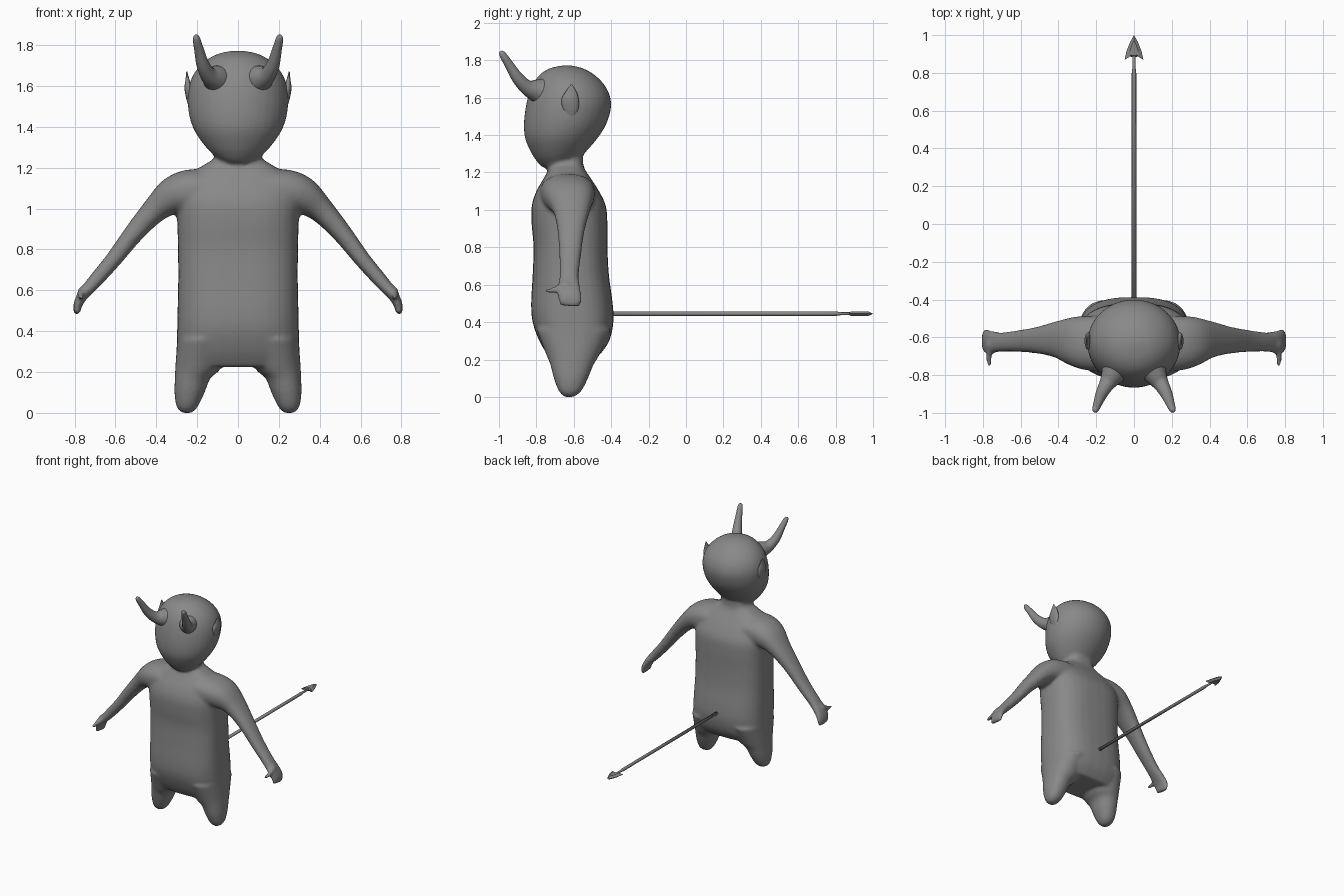
import bpy, bmesh, math
from mathutils import Vector

grey = bpy.data.materials.new("grey skin")
grey.diffuse_color = (0.25, 0.25, 0.25, 1)


def spline(rows, steps):
    """Catmull-Rom interpolation of rows of numbers."""
    out = []
    for i in range(len(rows) - 1):
        p = [rows[max(i - 1, 0)], rows[i], rows[i + 1], rows[min(i + 2, len(rows) - 1)]]
        for k in range(steps):
            t = k / steps
            out.append([0.5 * (2 * b + (c - a) * t + (2 * a - 5 * b + 4 * c - d) * t * t
                               + (3 * b - a - 3 * c + d) * t ** 3) for a, b, c, d in zip(*p)])
    return out + [list(rows[-1])]


def loft(bm, rows, ref, upright=False, power=2.0, side=1, seg=32, steps=5):
    """Skin rings (x, y, z, radius along ref, other radius) and cap the ends."""
    rows = spline(rows, steps)
    pts = [Vector(r[:3]) for r in rows]
    rings = []
    for i, r in enumerate(rows):
        t = Vector((0, 0, 1)) if upright else (pts[min(i + 1, len(pts) - 1)] - pts[max(i - 1, 0)]).normalized()
        a = (ref - t * ref.dot(t)).normalized()
        b = t.cross(a)
        ring = []
        for k in range(seg):
            c, s = math.cos(math.tau * k / seg), math.sin(math.tau * k / seg)
            v = (pts[i] + a * r[3] * math.copysign(abs(c) ** (2 / power), c)
                 + b * r[4] * math.copysign(abs(s) ** (2 / power), s))
            ring.append(bm.verts.new((v.x * side, v.y, v.z)))
        rings.append(ring)
    for lo, hi in zip(rings, rings[1:]):
        for k in range(seg):
            bm.faces.new((lo[k], lo[(k + 1) % seg], hi[(k + 1) % seg], hi[k]))
    bm.faces.new(rings[0])
    bm.faces.new(rings[-1])


def finish(bm, name, smooth=True):
    bmesh.ops.recalc_face_normals(bm, faces=bm.faces)
    for f in bm.faces:
        f.smooth = smooth
    me = bpy.data.meshes.new(name)
    bm.to_mesh(me)
    bm.free()
    me.materials.append(grey)
    ob = bpy.data.objects.new(name, me)
    bpy.context.collection.objects.link(ob)
    return ob


def upright(table):
    """Rows (z, centre x, half width, front y, back y) to loft rings."""
    return [(cx, (f + b) / 2, z, w, (b - f) / 2) for z, cx, w, f, b in table]


X, Y = Vector((1, 0, 0)), Vector((0, 1, 0))
body = bmesh.new()

# torso and neck
loft(body, upright([
    (0.225, 0, 0.27, -0.74, -0.46), (0.30, 0, 0.298, -0.785, -0.41), (0.40, 0, 0.298, -0.82, -0.388),
    (0.50, 0, 0.296, -0.828, -0.392), (0.65, 0, 0.293, -0.82, -0.412), (0.80, 0, 0.294, -0.815, -0.42),
    (0.92, 0, 0.297, -0.825, -0.42), (1.02, 0, 0.30, -0.825, -0.428), (1.10, 0, 0.285, -0.80, -0.465),
    (1.17, 0, 0.235, -0.76, -0.51), (1.215, 0, 0.165, -0.735, -0.54), (1.25, 0, 0.115, -0.725, -0.55),
    (1.32, 0, 0.10, -0.72, -0.55)]), X, True, 2.7)

# head
loft(body, upright([
    (1.225, 0, 0.055, -0.765, -0.66), (1.25, 0, 0.105, -0.79, -0.60), (1.30, 0, 0.157, -0.825, -0.545),
    (1.38, 0, 0.213, -0.86, -0.475), (1.46, 0, 0.24, -0.867, -0.425), (1.55, 0, 0.247, -0.857, -0.40),
    (1.62, 0, 0.235, -0.84, -0.41), (1.68, 0, 0.203, -0.815, -0.445), (1.73, 0, 0.15, -0.775, -0.50),
    (1.76, 0, 0.09, -0.72, -0.56), (1.773, 0, 0.02, -0.65, -0.62)]), X, True)

for s in (1, -1):
    # leg
    loft(body, upright([
        (0.0, 0.25, 0.025, -0.65, -0.60), (0.03, 0.249, 0.052, -0.68, -0.56), (0.10, 0.237, 0.074, -0.707, -0.523),
        (0.17, 0.222, 0.087, -0.725, -0.495), (0.22, 0.195, 0.112, -0.745, -0.465),
        (0.36, 0.165, 0.133, -0.80, -0.40)]), X, True, 2.2, s)
    # arm and hand
    loft(body, [
        (0.14, -0.635, 1.09, 0.15, 0.10), (0.24, -0.63, 1.085, 0.145, 0.105), (0.32, -0.62, 1.06, 0.13, 0.092),
        (0.405, -0.612, 0.995, 0.098, 0.064), (0.505, -0.615, 0.885, 0.072, 0.049),
        (0.61, -0.62, 0.75, 0.058, 0.040), (0.70, -0.625, 0.645, 0.052, 0.035),
        (0.76, -0.625, 0.575, 0.062, 0.027), (0.785, -0.62, 0.525, 0.064, 0.021),
        (0.787, -0.62, 0.484, 0.056, 0.016)], Y, power=2.3, side=s)
    # thumb
    loft(body, [(0.765, -0.63, 0.60, 0.02, 0.025), (0.767, -0.69, 0.577, 0.016, 0.02),
                (0.767, -0.73, 0.567, 0.015, 0.014), (0.767, -0.757, 0.572, 0.012, 0.011)], X, side=s)

body = finish(body, "body_and_head")
remesh = body.modifiers.new("blend", "REMESH")
remesh.mode = "VOXEL"
remesh.voxel_size = 0.011
remesh.use_smooth_shade = True
relax = body.modifiers.new("relax", "SMOOTH")
relax.factor = 0.5
relax.iterations = 10

for s, word in ((1, "right"), (-1, "left")):
    # horn with a flared root
    bm = bmesh.new()
    loft(bm, [(0.085, -0.74, 1.625, 0.085, 0.085), (0.115, -0.80, 1.637, 0.062, 0.062),
              (0.145, -0.85, 1.655, 0.041, 0.041), (0.172, -0.90, 1.705, 0.032, 0.032),
              (0.190, -0.945, 1.775, 0.024, 0.024), (0.203, -0.98, 1.83, 0.018, 0.018),
              (0.203, -0.99, 1.848, 0.009, 0.009)], X, side=s, seg=20)
    finish(bm, word + "_horn")
    # pointed ear
    bm = bmesh.new()
    loft(bm, [(0.234, -0.615, 1.50, 0.008, 0.02), (0.238, -0.617, 1.54, 0.016, 0.042),
              (0.243, -0.62, 1.59, 0.019, 0.046), (0.247, -0.615, 1.63, 0.01, 0.03),
              (0.251, -0.612, 1.672, 0.002, 0.003)], X, True, side=s, seg=16)
    finish(bm, word + "_ear")

# tail rod, thinner near the tip
bm = bmesh.new()
loft(bm, [(0, -0.45, 0.445, 0.012, 0.012), (0, 0.80, 0.445, 0.012, 0.012),
          (0, 0.83, 0.445, 0.008, 0.008), (0, 0.92, 0.445, 0.008, 0.008)], X, seg=12, steps=1)
finish(bm, "tail")

# barbed tail tip: flat outline raised to a central ridge
bm = bmesh.new()
half = [(0, 1.0), (0.02, 0.965), (0.04, 0.915), (0.05, 0.87), (0.03, 0.888), (0.012, 0.885)]
outline = half + [(-x, y) for x, y in reversed(half[1:])]
rim = [bm.verts.new((x, y, 0.445)) for x, y in outline]
for dz in (0.013, -0.013):
    inner = [bm.verts.new((x * 0.55, 0.91 + (y - 0.91) * 0.7, 0.445 + dz)) for x, y in outline]
    bm.faces.new(inner)
    for i in range(len(rim)):
        j = (i + 1) % len(rim)
        bm.faces.new((rim[i], rim[j], inner[j], inner[i]))
finish(bm, "tail_tip", smooth=False)
